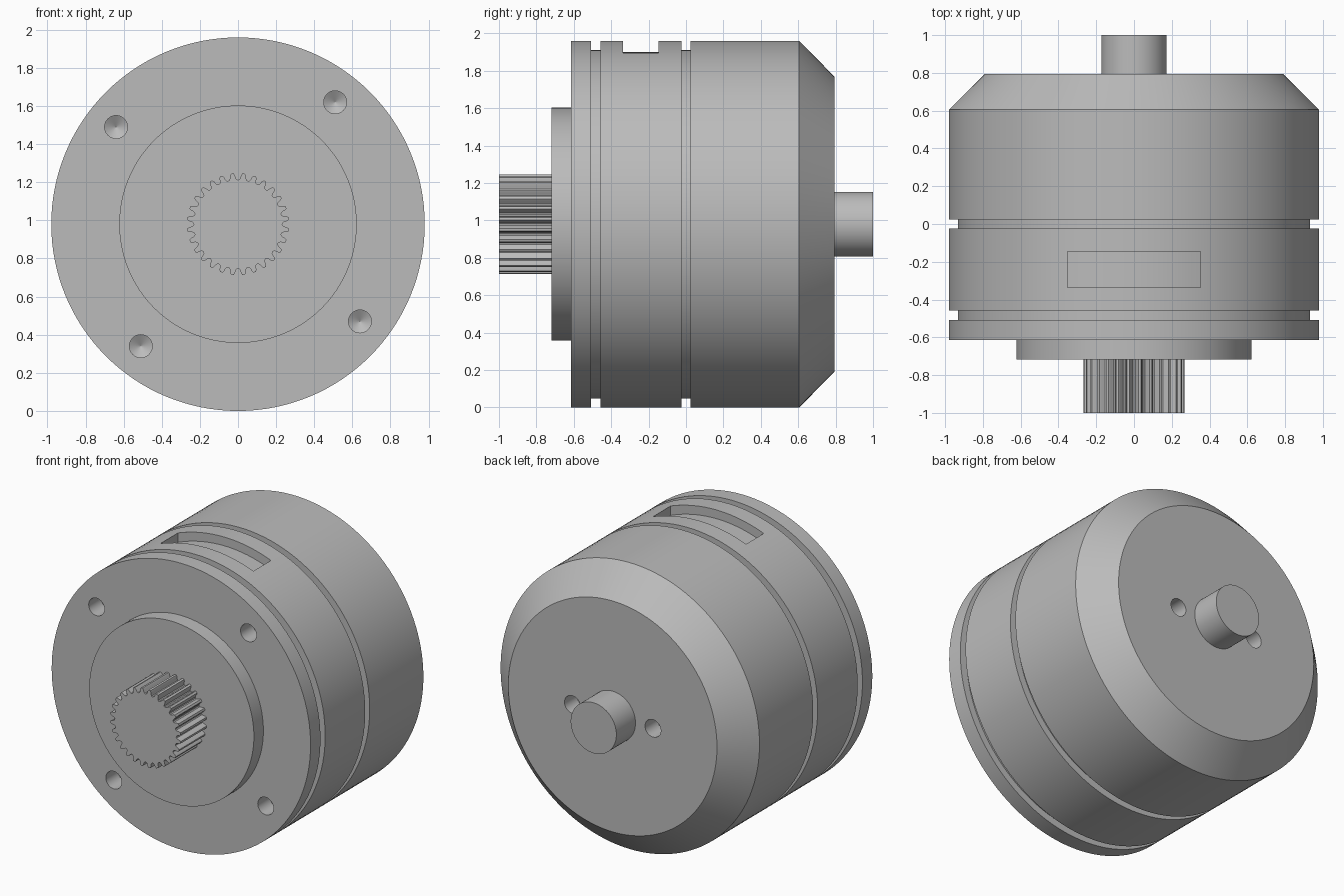
import bpy
import bmesh
from math import sin, cos, tau, sqrt

cube = bpy.data.objects.get("Cube")
if cube:
    bpy.data.objects.remove(cube, do_unlink=True)

AXIS_Z = 0.98      # height of the motor axis
RADIUS = 0.98      # housing radius
GROOVE = 0.932     # radius at the bottom of the ring grooves
SLOT_FLOOR = 0.92
SEGMENTS = 128

grey = bpy.data.materials.new("machined grey")
grey.use_nodes = True
colour = (0.5, 0.5, 0.5, 1)
grey.diffuse_color = colour
grey.node_tree.nodes["Principled BSDF"].inputs["Base Color"].default_value = colour


def finish(name, bm):
    bmesh.ops.recalc_face_normals(bm, faces=bm.faces)
    mesh = bpy.data.meshes.new(name)
    bm.to_mesh(mesh)
    bm.free()
    mesh.materials.append(grey)
    obj = bpy.data.objects.new(name, mesh)
    bpy.context.collection.objects.link(obj)
    return obj


def loft(name, rings, cap_start=True, cap_end=True):
    """Skin a list of closed rings of points and cap the ends."""
    bm = bmesh.new()
    loops = [[bm.verts.new(p) for p in ring] for ring in rings]
    for a, b in zip(loops, loops[1:]):
        for i in range(len(a)):
            bm.faces.new((a[i - 1], a[i], b[i], b[i - 1]))
    if cap_start:
        bm.faces.new(loops[0])
    if cap_end:
        bm.faces.new(loops[-1])
    return finish(name, bm)


def lathe(name, profile, x=0, z=0, segments=SEGMENTS, **caps):
    """Turn a (radius, y) profile about an axis parallel to y."""
    turns = [tau * i / segments for i in range(segments)]
    rings = [[(x + r * cos(t), y, AXIS_Z + z + r * sin(t)) for t in turns]
             for r, y in profile]
    return loft(name, rings, **caps)


def prism(name, outline, y0, y1, **caps):
    """Extrude an (x, z) outline along y."""
    return loft(name, [[(x, y, AXIS_Z + z) for x, z in outline] for y in (y0, y1)], **caps)


def smooth(obj):
    bpy.ops.object.select_all(action="DESELECT")
    obj.select_set(True)
    bpy.context.view_layer.objects.active = obj
    bpy.ops.object.shade_smooth_by_angle(angle=0.5)


def cut(obj, cutter):
    cutter.hide_render = True
    bpy.context.view_layer.objects.active = obj
    mod = obj.modifiers.new("cut", "BOOLEAN")
    mod.operation = "DIFFERENCE"
    mod.solver = "EXACT"
    mod.object = cutter
    bpy.ops.object.modifier_apply(modifier=mod.name)
    bpy.data.objects.remove(cutter, do_unlink=True)


def drill(obj, x, z, face_y, inward):
    """Blind hole with a conical bottom."""
    steps = [(0.06, -0.05), (0.06, 0.13), (0.001, 0.165)]
    cut(obj, lathe("drill", [(r, face_y + inward * d) for r, d in steps], x, z, 32))


# Housing with two ring grooves and a chamfered back
profile = [(RADIUS, -0.615)]
for start, end in ((-0.508, -0.457), (-0.024, 0.024)):
    profile += [(RADIUS, start), (GROOVE, start), (GROOVE, end), (RADIUS, end)]
profile += [(RADIUS, 0.605), (0.79, 0.793)]
housing = lathe("housing", profile)

# Four mounting holes in front, two beside the rear shaft
for x, z in ((0.51, 0.64), (-0.64, 0.51), (-0.51, -0.64), (0.64, -0.51)):
    drill(housing, x, z, -0.615, 1)
for side in (-1, 1):
    drill(housing, side * 0.305, 0, 0.793, -1)

# Slot on top with a curved floor
half = 0.352
xs = [half * (i / 8 - 1) for i in range(17)]
outline = [(x, sqrt(SLOT_FLOOR ** 2 - x * x)) for x in xs] + [(half, 1.1), (-half, 1.1)]
cut(housing, prism("slot_cutter", outline, -0.337, -0.146))

# Front boss and rear shaft
boss = lathe("front_boss", [(0.623, -0.718), (0.623, -0.615)], cap_end=False)
shaft = lathe("rear_shaft", [(0.173, 0.793), (0.173, 1.0)], segments=64, cap_start=False)

# Pinion with rounded teeth
TEETH = 28
tooth = [(-0.5, 0.232), (-0.36, 0.235), (-0.27, 0.244), (-0.22, 0.257), (-0.12, 0.267),
         (0.12, 0.267), (0.22, 0.257), (0.27, 0.244), (0.36, 0.235)]
outline = []
for i in range(TEETH):
    for offset, r in tooth:
        t = tau * (i + 0.5 + offset) / TEETH
        outline.append((r * cos(t), r * sin(t)))
pinion = prism("pinion_gear", outline, -1.0, -0.718, cap_end=False)

for part in (housing, boss, shaft, pinion):
    smooth(part)
